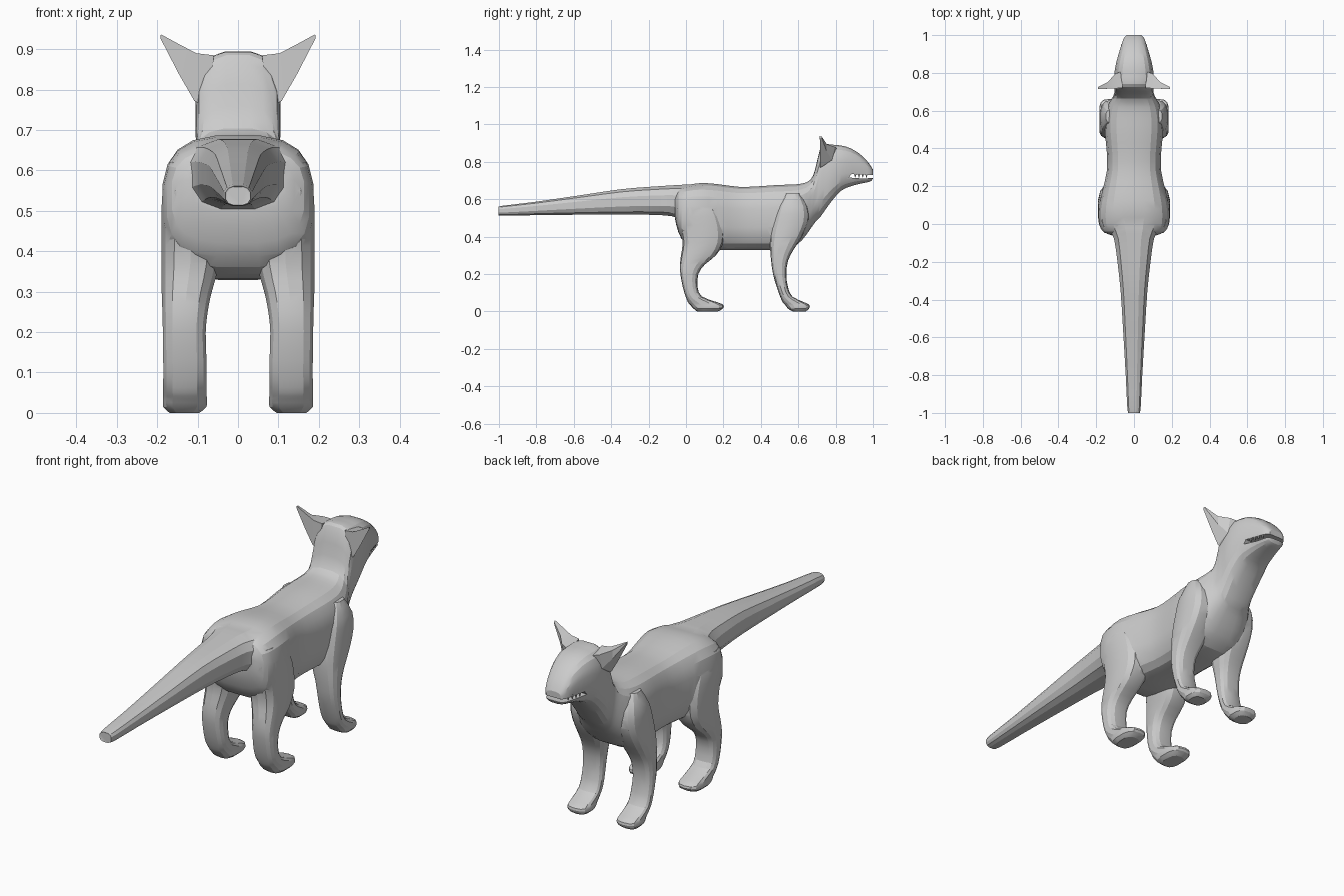
import bpy, bmesh, math
from mathutils import Vector


def refine(st, k):
    """Catmull-Rom interpolation of section parameters."""
    st = [Vector(s) for s in st]
    out = []
    for i in range(len(st) - 1):
        p0, p1, p2 = st[max(i - 1, 0)], st[i], st[i + 1]
        p3 = st[min(i + 2, len(st) - 1)]
        for j in range(k):
            t = j / k
            out.append(0.5 * (2 * p1 + (p2 - p0) * t + (2 * p0 - 5 * p1 + 4 * p2 - p3) * t * t
                              + (3 * p1 - p0 - 3 * p2 + p3) * t ** 3))
    return out + [st[-1]]


def skin(name, rings):
    """Closed mesh through rings of equal point count."""
    bm = bmesh.new()
    vr = [[bm.verts.new(p) for p in r] for r in rings]
    n = len(vr[0])
    for a, b in zip(vr, vr[1:]):
        for i in range(n):
            j = (i + 1) % n
            bm.faces.new((a[i], a[j], b[j], b[i]))
    bm.faces.new(vr[0])
    bm.faces.new(vr[-1])
    bmesh.ops.recalc_face_normals(bm, faces=bm.faces)
    me = bpy.data.meshes.new(name)
    bm.to_mesh(me)
    bm.free()
    ob = bpy.data.objects.new(name, me)
    bpy.context.collection.objects.link(ob)
    return ob


def loft(name, stations, axis, power, n=16, k=2, side=1):
    """Stations are (t, x0, x1, b0, b1); b is z along 'y', y along 'z'."""
    rings = []
    for t, x0, x1, b0, b1 in refine(stations, k):
        ring = []
        for i in range(n):
            a = 2 * math.pi * (i + 0.5) / n
            c, s = math.cos(a), math.sin(a)
            x = (x0 + x1) / 2 + (x1 - x0) / 2 * math.copysign(abs(c) ** (2 / power), c)
            b = (b0 + b1) / 2 + (b1 - b0) / 2 * math.copysign(abs(s) ** (2 / power), s)
            ring.append((side * x, t, b) if axis == 'y' else (side * x, b, t))
        rings.append(ring)
    return skin(name, rings)


def combine(base, other, op):
    m = base.modifiers.new("join", 'BOOLEAN')
    m.operation, m.solver, m.object = op, 'EXACT', other
    dg = bpy.context.evaluated_depsgraph_get()
    me = bpy.data.meshes.new_from_object(base.evaluated_get(dg))
    base.modifiers.clear()
    base.data = me
    bpy.data.objects.remove(other)


def sym(rows):
    return [(y, -w, w, z0, z1) for y, w, z0, z1 in rows]


# Trunk, neck and head: y, half width, bottom, top
body = loft("cat_body", sym([
    (-.06, .12, .50, .62), (-.04, .165, .42, .655), (0, .185, .36, .675), (.08, .188, .335, .688),
    (.17, .17, .328, .682), (.28, .145, .328, .668), (.38, .145, .328, .67), (.48, .155, .328, .677),
    (.56, .155, .335, .68), (.62, .142, .38, .685), (.665, .118, .44, .705), (.69, .106, .475, .76),
    (.715, .104, .50, .865), (.74, .104, .535, .895), (.78, .106, .59, .893), (.83, .1, .645, .888),
    (.88, .088, .668, .873), (.93, .073, .682, .842), (.97, .06, .69, .803), (.99, .05, .697, .775),
    (1.0, .038, .712, .758)]), 'y', 3, 20)

# Tail
tail = loft("tail", sym([
    (.05, .15, .45, .68), (-.02, .135, .485, .68), (-.08, .108, .508, .676), (-.2, .09, .515, .668),
    (-.35, .073, .516, .655), (-.55, .06, .516, .625), (-.8, .045, .514, .588),
    (-.98, .036, .511, .566), (-1, .028, .516, .56)]), 'y', 2.6, 12)
combine(body, tail, 'UNION')

# Legs: z, inner x, outer x, back y, front y
hind = [(0, .095, .17, .06, .17), (.015, .077, .186, .04, .197), (.035, .076, .186, .022, .2),
        (.05, .077, .186, .01, .165), (.08, .077, .186, -.002, .085), (.13, .077, .186, -.017, .062),
        (.2, .079, .187, -.03, .066), (.25, .074, .188, -.032, .1), (.3, .064, .19, -.027, .16),
        (.37, .045, .191, -.018, .2), (.46, .04, .191, -.035, .2), (.55, .04, .188, -.055, .17),
        (.62, .04, .17, -.04, .12)]
fore = [(0, .095, .17, .57, .64), (.015, .077, .184, .545, .658), (.035, .076, .184, .53, .66),
        (.05, .077, .184, .516, .63), (.08, .077, .184, .503, .568), (.13, .077, .184, .485, .545),
        (.2, .079, .184, .465, .536), (.27, .072, .184, .455, .545), (.33, .055, .184, .45, .575),
        (.4, .045, .184, .45, .62), (.48, .04, .182, .465, .655), (.56, .04, .176, .49, .65),
        (.63, .04, .15, .53, .61)]
for s in (-1, 1):
    combine(body, loft("hind_leg", hind, 'z', 2.8, 14, side=s), 'UNION')
    combine(body, loft("front_leg", fore, 'z', 2.8, 14, side=s), 'UNION')
    # Swept pointed ear
    ear = skin("ear", [[(s * x, y, z) for x, y, z in r] for r in (
        [(.06, .72, .885), (.06, .81, .87), (.07, .79, .79), (.07, .72, .755)],
        [(.103, .718, .89), (.1, .795, .88), (.103, .78, .81), (.108, .717, .772)],
        [(.145, .716, .912), (.138, .752, .895), (.138, .752, .855), (.146, .716, .838)],
        [(.191, .715, .937), (.19, .726, .934), (.19, .726, .928), (.192, .715, .927)])])
    combine(body, ear, 'UNION')

# Mouth slit
slit = skin("mouth_cutter", [[(x, .87, .716), (x, .94, .711), (x, 1.03, .714),
                              (x, 1.03, .727), (x, .94, .732), (x, .885, .734)] for x in (-.2, .2)])
combine(body, slit, 'DIFFERENCE')

# Small teeth hanging along each side of the mouth
bm = bmesh.new()
for s in (-1, 1):
    for y, w in ((.905, .072), (.925, .066), (.945, .061), (.965, .053)):
        r = bmesh.ops.create_cone(bm, segments=6, radius1=.001, radius2=.008, depth=.024, cap_ends=True)
        bmesh.ops.translate(bm, verts=r["verts"], vec=(s * w, y, .728))
me = bpy.data.meshes.new("teeth")
bm.to_mesh(me)
bm.free()
bpy.context.collection.objects.link(bpy.data.objects.new("teeth", me))

# Soft shading with creases kept
bpy.context.view_layer.objects.active = body
body.select_set(True)
bpy.ops.object.shade_smooth_by_angle(angle=math.radians(20))
